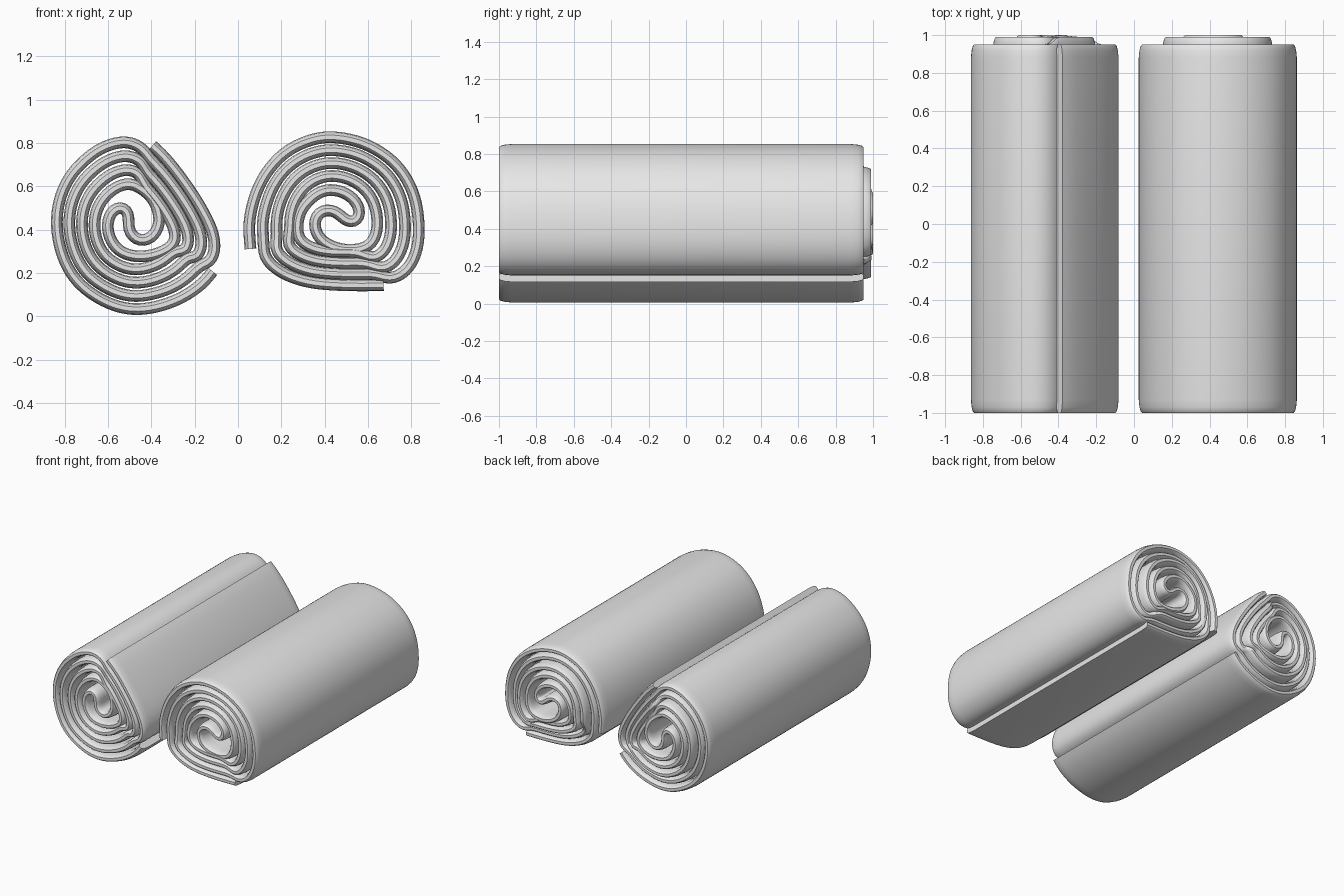
import bpy, bmesh, math
from mathutils import Vector, Matrix

if "Cube" in bpy.data.objects:
    bpy.data.objects.remove(bpy.data.objects["Cube"], do_unlink=True)

cloth = bpy.data.materials.new("grey_cloth")
cloth.use_nodes = True
cloth.diffuse_color = (0.8, 0.8, 0.8, 1)
cloth.node_tree.nodes["Principled BSDF"].inputs["Base Color"].default_value = (0.8, 0.8, 0.8, 1)

PITCH, MEAN_RADIUS, HALF = 0.06, 0.4, 0.027
# Rounded hem: distance from the edge, half thickness
HEM = [(0, 0.010), (0.008, 0.017), (0.03, 0.023), (0.07, HALF)]
# Folded middle of the cloth, as offsets from the roll centre
CORE = [(0.09, 0.13), (0.12, 0.03), (0.08, -0.05), (0.01, -0.06), (-0.03, 0),
        (-0.02, 0.06), (-0.06, 0.1), (-0.115, 0.06), (-0.12, -0.03),
        (-0.07, -0.11), (0.01, -0.135), (0.1, -0.125)]


def spiral_arm(centre, first, second):
    """Wind inward, alternating the two outline arcs, one layer deeper each time."""
    arm = []
    for layer in range(4):
        scale = 1 - (layer * PITCH + HALF) / MEAN_RADIUS
        back = 0.95 if layer < 2 else 0.99
        for p in (first, second)[layer % 2]:
            q = centre + (Vector(p) - centre) * scale
            arm.append(Vector((q.x, q.y, back)))
    return arm


def catmull(a, b, c, d, t):
    return 0.5 * (2 * b + (c - a) * t + (2 * a - 5 * b + 4 * c - d) * t * t
                  + (3 * b - a - 3 * c + d) * t ** 3)


def smooth_path(points, step=0.018):
    """Curve through the points, respaced evenly and relaxed."""
    ext = [2 * points[0] - points[1]] + points + [2 * points[-1] - points[-2]]
    fine = [catmull(*ext[i:i + 4], s / 20) for i in range(len(points) - 1) for s in range(20)]
    fine.append(points[-1])
    path, travelled = [fine[0]], 0
    for a, b in zip(fine, fine[1:]):
        travelled += (b - a).length
        if travelled >= step:
            path.append(b)
            travelled = 0
    for _ in range(5):
        path = [path[0]] + [(a + 2 * b + c) / 4 for a, b, c in
                            zip(path, path[1:], path[2:])] + [path[-1]]
    return path


def rolled_towel(name, centre, short_arc, long_arc, core_turn):
    centre = Vector(centre)
    turn = Matrix.Rotation(math.radians(core_turn), 2)
    core = [centre + turn @ Vector(p) for p in CORE]
    control = spiral_arm(centre, short_arc, long_arc)
    control += [Vector((p.x, p.y, 1.0)) for p in core]
    control += spiral_arm(centre, long_arc, short_arc)[::-1]
    path = smooth_path(control)

    # Sweep the hemmed cross-section along the path
    bm = bmesh.new()
    rings = []
    for i, p in enumerate(path):
        along = path[min(i + 1, len(path) - 1)] - path[max(i - 1, 0)]
        side = Vector((-along.y, along.x)).normalized()
        back = min(p.z, 1.0)
        front = -1.0 + max(0, back - 0.95) * 0.3
        half = [(front + d, h) for d, h in HEM] + [(back - d, h) for d, h in reversed(HEM)]
        section = half + [(y, -h) for y, h in reversed(half)]
        rings.append([bm.verts.new((p.x + side.x * h, y, p.y + side.y * h))
                      for y, h in section])
    for a, b in zip(rings, rings[1:]):
        for j in range(len(a)):
            k = (j + 1) % len(a)
            bm.faces.new((a[j], a[k], b[k], b[j]))
    bm.faces.new(rings[0])
    bm.faces.new(rings[-1])
    bmesh.ops.recalc_face_normals(bm, faces=bm.faces)
    mesh = bpy.data.meshes.new(name)
    bm.to_mesh(mesh)
    bm.free()
    mesh.materials.append(cloth)
    obj = bpy.data.objects.new(name, mesh)
    bpy.context.collection.objects.link(obj)
    bpy.ops.object.select_all(action="DESELECT")
    obj.select_set(True)
    bpy.context.view_layer.objects.active = obj
    bpy.ops.object.shade_smooth_by_angle(angle=math.radians(45))


# Right roll: loose flap across its upper inner side
rolled_towel(
    "right_rolled_towel", (-0.48, 0.41),
    [(-0.39, 0.815), (-0.34, 0.77), (-0.25, 0.66), (-0.15, 0.51), (-0.085, 0.37),
     (-0.085, 0.27), (-0.12, 0.225)],
    [(-0.085, 0.2), (-0.15, 0.125), (-0.28, 0.045), (-0.46, 0.003), (-0.62, 0.04),
     (-0.77, 0.15), (-0.85, 0.32), (-0.86, 0.5), (-0.8, 0.66), (-0.68, 0.78),
     (-0.57, 0.83), (-0.49, 0.83), (-0.43, 0.795)],
    0)

# Left roll: loose flap underneath
rolled_towel(
    "left_rolled_towel", (0.44, 0.46),
    [(0.69, 0.12), (0.5, 0.12), (0.32, 0.135), (0.18, 0.185), (0.1, 0.26)],
    [(0.03, 0.3), (0.025, 0.45), (0.08, 0.63), (0.18, 0.76), (0.3, 0.83), (0.43, 0.855),
     (0.6, 0.82), (0.75, 0.72), (0.84, 0.57), (0.865, 0.4), (0.85, 0.28), (0.8, 0.19),
     (0.72, 0.15)],
    -131)
